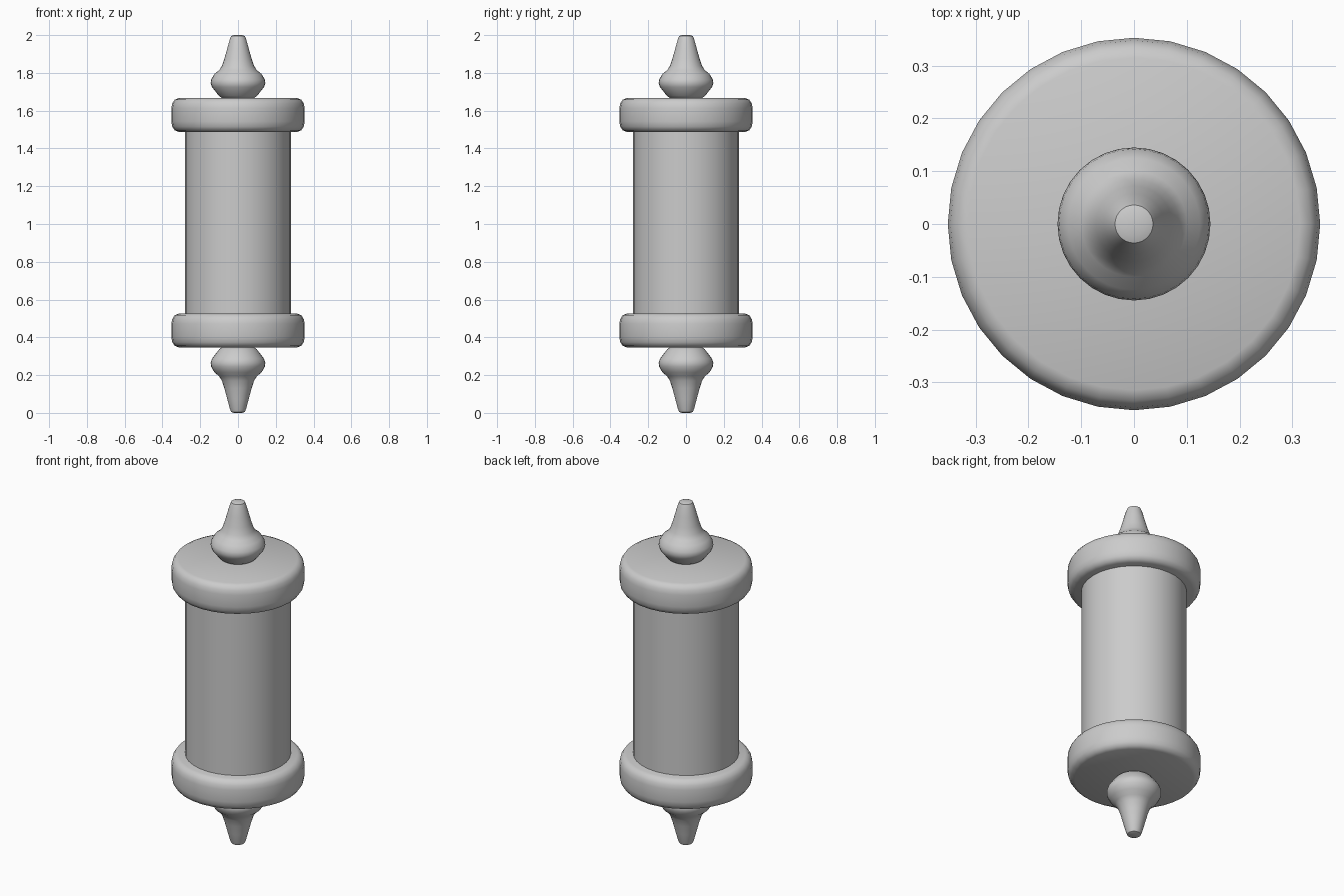
import bpy, bmesh, math

if "Cube" in bpy.data.objects:
    bpy.data.objects.remove(bpy.data.objects["Cube"])

SEGMENTS = 32


def lathe(name, profile, z=0.0, stretch=1.0):
    """Revolve (radius, height) points around z; both ends are capped."""
    bm = bmesh.new()
    rings = []
    for r, h in profile:
        rings.append([bm.verts.new((r * math.cos(a), r * math.sin(a), z + h * stretch))
                      for a in (2 * math.pi * i / SEGMENTS for i in range(SEGMENTS))])
    for low, high in zip(rings, rings[1:]):
        for i in range(SEGMENTS):
            j = (i + 1) % SEGMENTS
            bm.faces.new((low[i], low[j], high[j], high[i]))
    bm.faces.new(rings[0][::-1])
    bm.faces.new(rings[-1])
    bmesh.ops.recalc_face_normals(bm, faces=bm.faces)
    mesh = bpy.data.meshes.new(name)
    bm.to_mesh(mesh)
    bm.free()
    obj = bpy.data.objects.new(name, mesh)
    bpy.context.collection.objects.link(obj)
    bpy.ops.object.select_all(action='DESELECT')
    bpy.context.view_layer.objects.active = obj
    obj.select_set(True)
    bpy.ops.object.shade_smooth_by_angle(angle=math.radians(40))
    return obj


# Collar: thick disc with rounded rim
collar = [(0.315, 0.0), (0.335, 0.008), (0.348, 0.027), (0.353, 0.055),
          (0.353, 0.125), (0.348, 0.150), (0.335, 0.170), (0.315, 0.178)]

# Finial: bulb flaring into a tapered blunt tip
finial = [(0.085, 0.0), (0.100, 0.010), (0.138, 0.058), (0.145, 0.078),
          (0.142, 0.098), (0.125, 0.127), (0.100, 0.147), (0.085, 0.170),
          (0.072, 0.208), (0.057, 0.262), (0.043, 0.312), (0.036, 0.328),
          (0.022, 0.333)]

# Central cylinder
lathe("body", [(0.28, 0.45), (0.28, 1.55)])

# Collars and finials at both ends
lathe("top_collar", collar, 1.488)
lathe("bottom_collar", collar, 0.347)
lathe("top_finial", finial, 1.667)
lathe("bottom_finial", finial, 0.347, -0.347 / 0.333)
